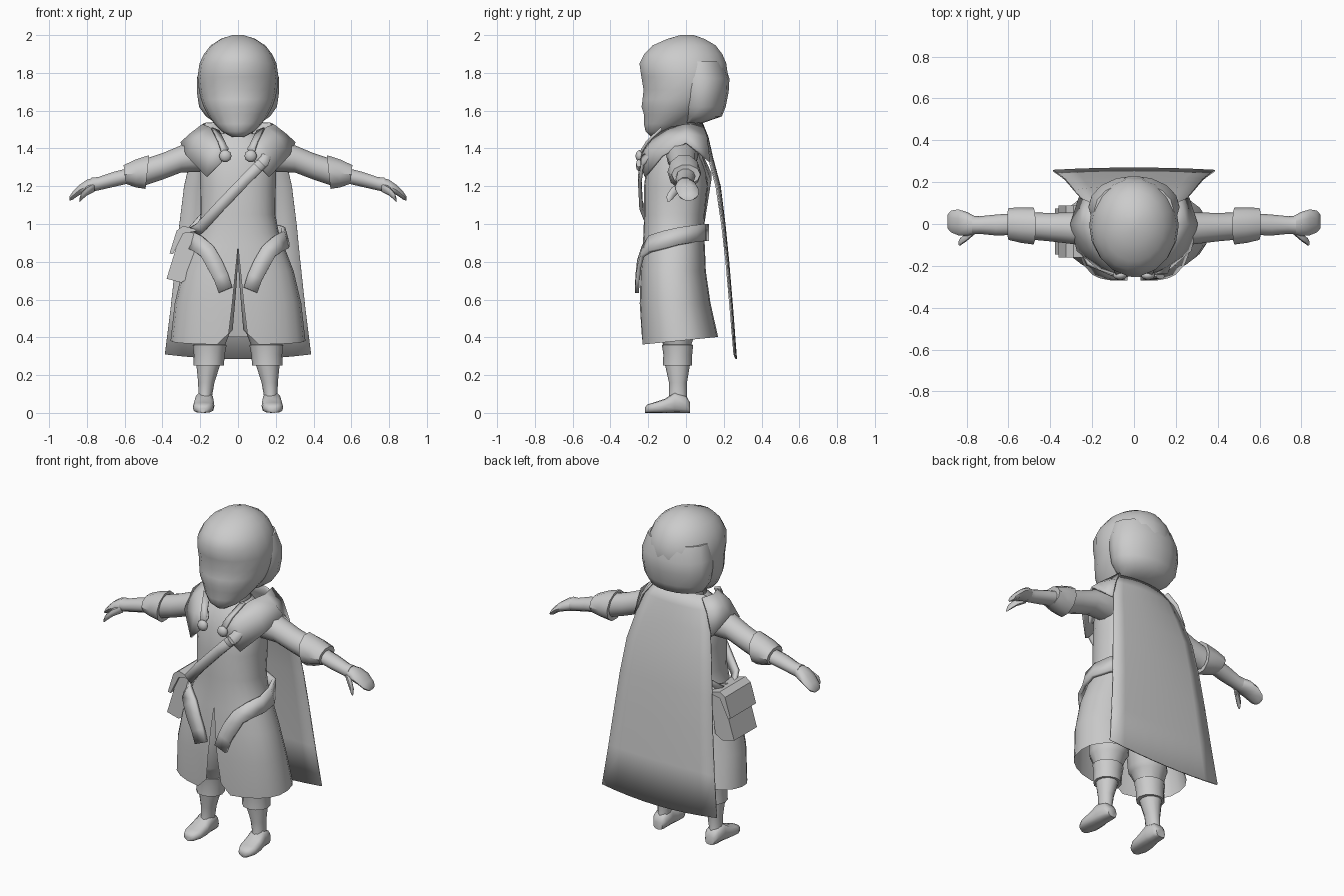
import bpy, bmesh, math
from mathutils import Vector as V

grey = bpy.data.materials.new("plain_grey")
grey.diffuse_color = (0.6, 0.6, 0.6, 1)


def make(name, verts, faces, angle=50, solid=0.0, s=1):
    """Mesh object from verts and faces; s=-1 mirrors it across x."""
    bm = bmesh.new()
    vs = [bm.verts.new((v[0] * s, v[1], v[2])) for v in verts]
    for f in faces:
        bm.faces.new([vs[i] for i in f])
    bmesh.ops.remove_doubles(bm, verts=bm.verts, dist=1e-5)
    bmesh.ops.recalc_face_normals(bm, faces=bm.faces)
    me = bpy.data.meshes.new(name)
    bm.to_mesh(me)
    bm.free()
    me.materials.append(grey)
    ob = bpy.data.objects.new(name, me)
    bpy.context.collection.objects.link(ob)
    if solid:
        mod = ob.modifiers.new("thickness", 'SOLIDIFY')
        mod.thickness, mod.offset = solid, 0
    bpy.ops.object.select_all(action='DESELECT')
    bpy.context.view_layer.objects.active = ob
    ob.select_set(True)
    bpy.ops.object.shade_smooth_by_angle(angle=math.radians(angle))
    return ob


def quads(rows, cols, wrap=False):
    return [(r * cols + c, r * cols + (c + 1) % cols,
             (r + 1) * cols + (c + 1) % cols, (r + 1) * cols + c)
            for r in range(rows - 1) for c in range(cols if wrap else cols - 1)]


def grid(name, rows, **kw):
    return make(name, [p for r in rows for p in r], quads(len(rows), len(rows[0])), **kw)


def loft(name, rings, n=12, e=1.0, caps=True, **kw):
    """Skin rounded cross-sections given as (centre, u, v)."""
    sp = lambda a: math.copysign(abs(a) ** e, a)
    verts = []
    for c, u, v in rings:
        for i in range(n):
            t = 2 * math.pi * i / n
            p = V(c) + V(u) * sp(math.cos(t)) + V(v) * sp(math.sin(t))
            verts.append((p.x, p.y, max(p.z, 0)))
    faces = quads(len(rings), n, True)
    if caps:
        faces += [tuple(range(n)), tuple(range(len(verts) - n, len(verts)))]
    return make(name, verts, faces, **kw)


def level(z, hw, yf, yb, x=0):
    """Horizontal section from its half width, front and back."""
    return ((x, (yf + yb) / 2, z), (hw, 0, 0), (0, (yb - yf) / 2, 0))


def upright(x, y, z, ry, rz):
    """Vertical section across an arm."""
    return ((x, y, z), (0, ry, 0), (0, 0, rz))


def ribbon(name, pts, thick, **kw):
    return grid(name, [[V(p) - V(w), V(p) + V(w)] for p, w in pts], solid=thick, **kw)


def prism(name, outline, y0, y1):
    n = len(outline)
    verts = [(x, y, z) for y in (y0, y1) for x, z in outline]
    return make(name, verts, quads(2, n, True) + [tuple(range(n)), tuple(range(n, 2 * n))], angle=25)


# Head, hair at the back, neck
loft("head", [level(*r) for r in (
    (1.46, .03, -.185, -.12), (1.49, .085, -.215, -.06), (1.53, .125, -.225, .03),
    (1.58, .16, -.225, .10), (1.62, .182, -.238, .15), (1.66, .196, -.233, .18),
    (1.71, .207, -.228, .21), (1.78, .214, -.24, .226), (1.85, .204, -.25, .217),
    (1.90, .18, -.224, .195), (1.945, .145, -.18, .16), (1.98, .092, -.10, .10),
    (2.0, .03, -.03, .04))], n=18, angle=60)
loft("hair_back", [level(*r) for r in (
    (1.535, .12, -.01, .09), (1.57, .17, -.03, .19), (1.62, .206, -.05, .21),
    (1.70, .218, -.06, .226), (1.77, .218, -.07, .23), (1.86, .19, -.07, .2))], n=16, angle=50)
loft("neck", [level(1.38, .09, -.12, .07), level(1.58, .07, -.1, .06)], n=10)

# Tunic: one sheet starting at the front seam, with the skirt split below the waist
tunic = ((1.48, .09, -.13, .06), (1.43, .17, -.17, .08), (1.34, .20, -.205, .10),
         (1.2, .20, -.222, .115), (1.05, .198, -.222, .10), (.95, .217, -.225, .095),
         (.88, .245, -.23, .10), (.75, .295, -.24, .105), (.58, .335, -.245, .13),
         (.39, .357, -.235, .17))
rows, N, E = [], 24, .88
for z, hw, yf, yb in tunic:
    row = []
    for i in range(N + 1):
        t = 2 * math.pi * i / N
        sx, cy = math.sin(t), -math.cos(t)
        x = hw * math.copysign(abs(sx) ** E, sx)
        y = (yf + yb) / 2 + (yb - yf) / 2 * math.copysign(abs(cy) ** E, cy)
        h = z
        if z < .5:
            h = .385 + .1 * y
        if i in (0, N):
            x = max(0, .88 - z) * .1 * (1 if i == 0 else -1)
            h += .06 if z < .5 else 0
        row.append((x, y, h))
    rows.append(row)
grid("tunic", rows, angle=60)

# Cape: hangs from the neck and spreads to the hem
cape = ((1.535, .17, .085, .05), (1.46, .215, .115, .085), (1.35, .25, .14, .12),
        (1.2, .285, .18, .16), (1.0, .31, .205, .19), (.8, .33, .225, .213),
        (.55, .357, .246, .235), (.285, .387, .266, .255))
grid("cape", [[(hw * k / 4, yc + (ye - yc) * (k / 4) ** 2, z + (.025 * (k / 4) ** 2 if z < .3 else 0))
               for k in range(-4, 5)] for z, hw, yc, ye in cape], solid=.008, angle=60)

for s, side in ((1, "left"), (-1, "right")):
    # Shoulder mantle with collar, wrapped from the front clasp to the back
    neck = [(.05, -.215, 1.40), (.10, -.16, 1.47), (.15, -.08, 1.51), (.185, .0, 1.525), (.17, .085, 1.53)]
    mid = [(.07, -.238, 1.36), (.145, -.205, 1.40), (.215, -.11, 1.455), (.25, .0, 1.475), (.22, .11, 1.46)]
    edge = [(.09, -.24, 1.325), (.165, -.215, 1.25), (.27, -.125, 1.36), (.30, .0, 1.43), (.26, .125, 1.33)]
    grid("mantle_" + side, [neck, mid, edge], solid=.012, s=s)
    ribbon("collar_band_" + side, [((.065, -.245, 1.365), (.02, 0, .008)), ((.085, -.205, 1.43), (.02, 0, .008)),
                                  ((.12, -.13, 1.50), (.02, 0, .008))], .012, s=s)
    # Clasp button
    loft("button_" + side, [((.067, -.245 + .022 * math.sin(a), 1.36), (.033 * math.cos(a), 0, 0),
                             (0, 0, .033 * math.cos(a))) for a in (-1.4, -.9, -.45, 0, .5, 1.2)], n=10, s=s)

    # Sleeve, cuff, forearm, hand
    loft("sleeve_" + side, [upright(*r) for r in (
        (.14, -.02, 1.36, .08, .085), (.22, -.02, 1.36, .085, .085), (.30, -.02, 1.345, .075, .072),
        (.40, -.015, 1.305, .068, .07), (.49, -.01, 1.275, .065, .07))], n=12, s=s)
    loft("cuff_" + side, [
        ((.482, -.01, 1.275), (0, .07, 0), (-.008, 0, .075)), ((.48, -.01, 1.275), (0, .088, 0), (-.01, 0, .094)),
        ((.54, -.005, 1.268), (0, .085, 0), (0, 0, .078)), ((.60, 0, 1.262), (0, .076, 0), (.006, 0, .052)),
        ((.598, 0, 1.262), (0, .055, 0), (.005, 0, .04))], n=10, angle=40, s=s)
    loft("forearm_" + side, [upright(*r) for r in (
        (.56, 0, 1.26, .052, .043), (.66, -.005, 1.236, .05, .042), (.74, -.005, 1.213, .042, .037),
        (.775, -.005, 1.208, .045, .04))], n=10, s=s)
    loft("hand_" + side, [upright(*r) for r in (
        (.76, -.005, 1.21, .042, .038), (.80, .0, 1.20, .058, .036), (.84, .008, 1.18, .062, .028),
        (.875, .012, 1.15, .052, .022), (.892, .012, 1.135, .032, .012))], n=10, s=s)
    loft("thumb_" + side, [upright(*r) for r in (
        (.76, -.03, 1.195, .018, .025), (.80, -.062, 1.175, .02, .024), (.83, -.085, 1.145, .018, .02),
        (.84, -.093, 1.125, .008, .01))], n=8, s=s)

    # Trouser leg, boot with turned-down top, foot
    loft("trouser_leg_" + side, [level(*r) for r in (
        (.34, .075, -.11, .02, .15), (.42, .10, -.15, .05, .145), (.44, .112, -.16, .06, .14),
        (.65, .115, -.17, .07, .125), (.88, .11, -.17, .06, .105))], n=12, s=s)
    loft("boot_shaft_" + side, [level(*r) for r in (
        (.03, .043, -.10, .015, .178), (.09, .036, -.09, .005, .173), (.16, .043, -.09, .005, .168),
        (.25, .062, -.11, .02, .158), (.30, .066, -.115, .025, .155))], n=12, s=s)
    loft("boot_top_" + side, [level(*r) for r in (
        (.25, .062, -.105, .015, .155), (.25, .08, -.122, .033, .155), (.31, .082, -.12, .033, .152),
        (.36, .09, -.128, .038, .15), (.365, .07, -.11, .02, .15))], n=12, angle=40, s=s)
    loft("foot_" + side, [((x, y, h / 2), (w, 0, 0), (0, 0, h / 2)) for x, y, w, h in (
        (.175, .022, .03, .055), (.176, .0, .045, .09), (.178, -.06, .05, .11), (.181, -.11, .056, .075),
        (.184, -.17, .055, .055), (.185, -.205, .038, .045), (.185, -.216, .015, .03))],
        n=12, e=.7, s=s)

    # Belt from the back to its hanging front tail
    ribbon("belt_" + side, [
        ((0, .11, .955), (0, 0, .045)), ((.12, .095, .955), (0, 0, .045)), ((.21, .05, .95), (0, 0, .045)),
        ((.252, -.04, .935), (-.012, 0, .045)), ((.248, -.12, .915), (-.012, 0, .045)),
        ((.212, -.19, .895), (-.022, 0, .04)), ((.162, -.228, .855), (-.034, .004, .026)),
        ((.125, -.248, .79), (-.04, 0, .018)), ((.09, -.256, .72), (-.037, 0, .017)),
        ((.066, -.26, .65), (-.036, 0, .015))], .022, angle=60, s=s)

# Shoulder strap looped around the body
d = (.02, 0, -.021)
ribbon("bag_strap", [((-.25, -.09, .95), d), ((-.2, -.19, .98), d), ((-.09, -.238, 1.1), d),
                     ((.04, -.245, 1.235), d), ((.14, -.23, 1.335), d), ((.175, -.11, 1.43), (.03, 0, 0)),
                     ((.16, .05, 1.43), (.03, 0, 0)), ((0, .125, 1.25), d), ((-.18, .09, 1.03), d),
                     ((-.25, .0, .95), d)], .018)
loft("strap_buckle", [((.105 + k, -.25, 1.30 + k), (.02, 0, -.02), (0, .014, 0)) for k in (0, .022)], n=8)

# Side bag and its flap
prism("bag", [(-.22, .95), (-.30, .965), (-.378, .71), (-.30, .69), (-.25, .72)], -.145, .075)
prism("bag_flap", [(-.20, .965), (-.29, .99), (-.325, .965), (-.362, .845), (-.345, .84),
                   (-.29, .95)], -.16, .088)
